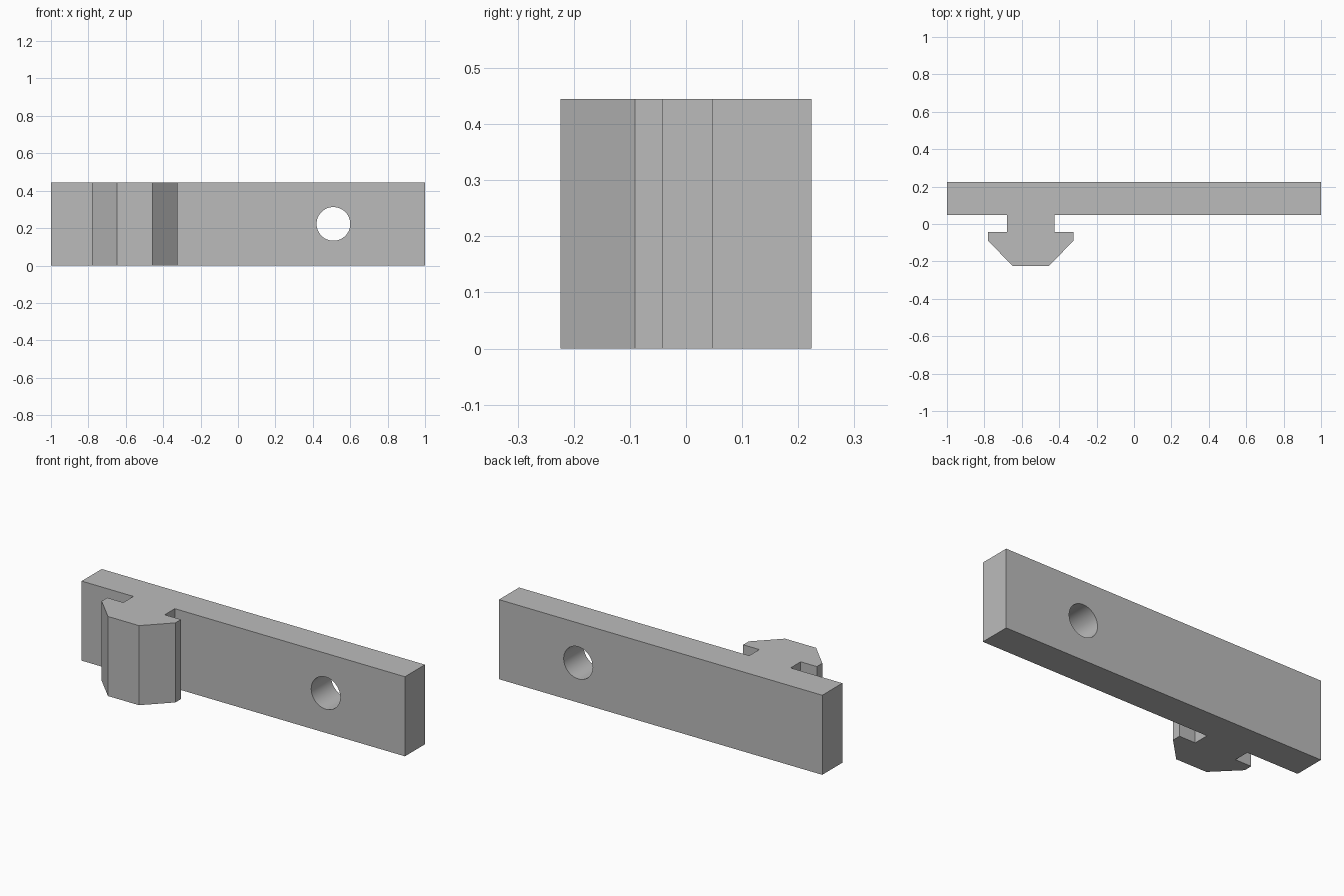
import bpy, bmesh
from mathutils import Matrix

cube = bpy.data.objects.get("Cube")
if cube:
    bpy.data.objects.remove(cube, do_unlink=True)

HEIGHT = 0.445

grey = bpy.data.materials.new("plain grey")
grey.use_nodes = True
COLOUR = (0.5, 0.5, 0.5, 1)
grey.diffuse_color = COLOUR
grey.node_tree.nodes["Principled BSDF"].inputs["Base Color"].default_value = COLOUR


def add_object(name, bm):
    bmesh.ops.recalc_face_normals(bm, faces=bm.faces)
    mesh = bpy.data.meshes.new(name)
    bm.to_mesh(mesh)
    bm.free()
    mesh.materials.append(grey)
    obj = bpy.data.objects.new(name, mesh)
    bpy.context.collection.objects.link(obj)
    return obj


# Bar with T-slot key: mirrored key half-profile joined to the bar outline
KEY_X = -0.552
half_key = [(0.128, 0.047), (0.128, -0.042), (0.228, -0.042),
            (0.228, -0.091), (0.096, -0.224)]
outline = [(-1, 0.224), (-1, 0.047)]
outline += [(KEY_X - x, y) for x, y in half_key]
outline += [(KEY_X + x, y) for x, y in reversed(half_key)]
outline += [(1, 0.047), (1, 0.224)]

bm = bmesh.new()
base = bm.faces.new([bm.verts.new((x, y, 0)) for x, y in outline])
extruded = bmesh.ops.extrude_face_region(bm, geom=[base])["geom"]
bmesh.ops.translate(bm, vec=(0, 0, HEIGHT),
                    verts=[v for v in extruded if isinstance(v, bmesh.types.BMVert)])
bar = add_object("mounting_bar", bm)

# Round through-hole
bm = bmesh.new()
bmesh.ops.create_cone(bm, cap_ends=True, segments=64, radius1=0.09, radius2=0.09, depth=0.6,
                      matrix=Matrix.Translation((0.51, 0.135, HEIGHT / 2))
                      @ Matrix.Rotation(1.5707963, 4, 'X'))
cutter = add_object("hole_cutter", bm)
cut = bar.modifiers.new("hole", 'BOOLEAN')
cut.operation = 'DIFFERENCE'
cut.solver = 'EXACT'
cut.object = cutter

# Apply the cut, drop the cutter, smooth the hole wall
bpy.ops.object.select_all(action='DESELECT')
bpy.context.view_layer.objects.active = bar
bar.select_set(True)
bpy.ops.object.modifier_apply(modifier=cut.name)
bpy.data.objects.remove(cutter, do_unlink=True)
bpy.ops.object.shade_smooth_by_angle(angle=0.5)
